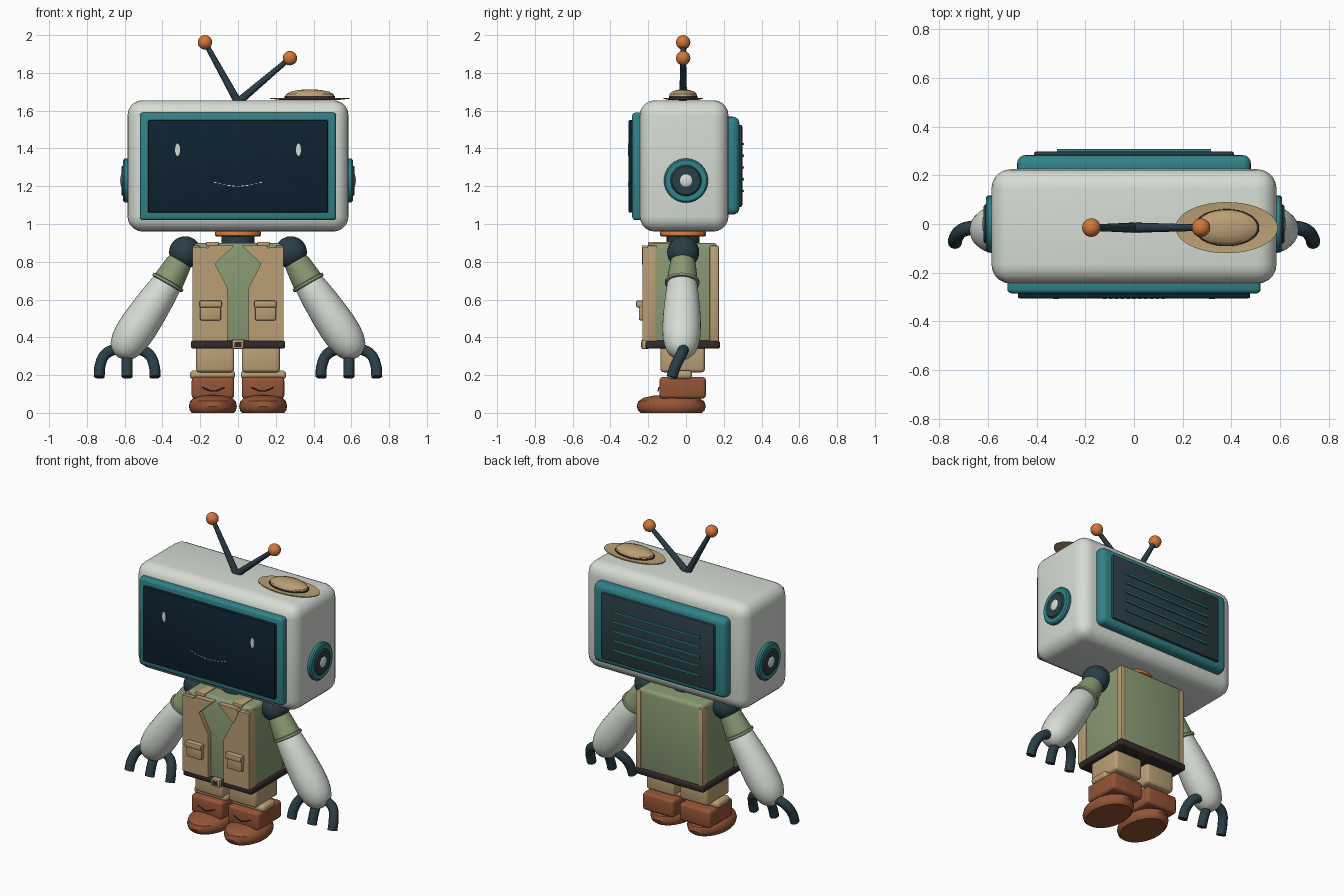
import bpy, bmesh, math
from mathutils import Vector, Matrix

if "Cube" in bpy.data.objects:
    bpy.data.objects.remove(bpy.data.objects["Cube"])


def material(name, r, g, b):
    m = bpy.data.materials.new(name)
    lin = [((c / 255 + 0.055) / 1.055) ** 2.4 if c > 10 else c / 3294 for c in (r, g, b)]
    m.diffuse_color = (*lin, 1)
    m.use_nodes = True
    m.node_tree.nodes["Principled BSDF"].inputs["Base Color"].default_value = m.diffuse_color
    return m


WHITE = material("off white", 214, 220, 212)
TEAL = material("teal", 48, 130, 136)
SCREEN = material("screen navy", 13, 34, 47)
SLATE = material("dark slate", 42, 62, 70)
TAN = material("khaki tan", 186, 159, 117)
GREEN = material("sage green", 136, 153, 115)
BELT = material("dark brown", 50, 42, 42)
BOOT = material("boot brown", 148, 84, 54)
ORANGE = material("orange", 212, 120, 58)


def finish(name, bm, mat, angle=35):
    bmesh.ops.recalc_face_normals(bm, faces=bm.faces)
    me = bpy.data.meshes.new(name)
    bm.to_mesh(me)
    bm.free()
    me.materials.append(mat)
    ob = bpy.data.objects.new(name, me)
    bpy.context.collection.objects.link(ob)
    bpy.ops.object.select_all(action='DESELECT')
    ob.select_set(True)
    bpy.context.view_layer.objects.active = ob
    bpy.ops.object.shade_smooth_by_angle(angle=math.radians(angle))
    return ob


def box(name, x, y, z, mat, bevel=0.0, segs=3):
    """Rounded box from (min, max) pairs."""
    x, y, z = sorted(x), sorted(y), sorted(z)
    bm = bmesh.new()
    bmesh.ops.create_cube(bm, size=1)
    for v in bm.verts:
        v.co = [p[0] + (p[1] - p[0]) * (c + 0.5) for p, c in zip((x, y, z), v.co)]
    if bevel:
        bmesh.ops.bevel(bm, geom=bm.edges[:], offset=bevel, segments=segs, profile=0.5,
                        affect='EDGES', clamp_overlap=True)
    return finish(name, bm, mat)


def lathe(name, profile, origin, axis, mat, scale=(1, 1, 1), n=32):
    """Revolve (radius, height) points about an axis through origin."""
    bm = bmesh.new()
    rings = [[bm.verts.new((r * math.cos(2 * math.pi * i / n), r * math.sin(2 * math.pi * i / n), h))
              for i in range(n)] for r, h in profile]
    for a, b in zip(rings, rings[1:]):
        for i in range(n):
            bm.faces.new((a[i], a[(i + 1) % n], b[(i + 1) % n], b[i]))
    bm.faces.new(rings[0])
    bm.faces.new(rings[-1])
    bmesh.ops.remove_doubles(bm, verts=bm.verts[:], dist=1e-5)
    rot = Vector(axis).to_track_quat('Z', 'Y').to_matrix().to_4x4()
    bm.transform(Matrix.Translation(origin) @ rot @ Matrix.Diagonal((*scale, 1)))
    return finish(name, bm, mat)


def ball(name, c, radii, mat):
    bm = bmesh.new()
    bmesh.ops.create_uvsphere(bm, u_segments=24, v_segments=14, radius=1)
    bm.transform(Matrix.Translation(c) @ Matrix.Diagonal((*radii, 1)))
    return finish(name, bm, mat)


def tube(name, points, r, mat, smooth=True):
    """Round tube through points."""
    cu = bpy.data.curves.new(name, 'CURVE')
    cu.dimensions = '3D'
    cu.bevel_depth, cu.bevel_resolution, cu.use_fill_caps = r, 4, True
    sp = cu.splines.new('BEZIER' if smooth else 'POLY')
    pts = sp.bezier_points if smooth else sp.points
    pts.add(len(points) - 1)
    for p, co in zip(pts, points):
        if smooth:
            p.co = co
            p.handle_left_type = p.handle_right_type = 'AUTO'
        else:
            p.co = (*co, 1)
    cu.materials.append(mat)
    ob = bpy.data.objects.new(name, cu)
    bpy.context.collection.objects.link(ob)


def plate(name, outline, y0, y1, mat):
    """Extrude an xz outline from y0 to y1."""
    bm = bmesh.new()
    f = bm.faces.new([bm.verts.new((x, y0, z)) for x, z in outline])
    ext = bmesh.ops.extrude_face_region(bm, geom=[f])
    for v in [g for g in ext['geom'] if isinstance(g, bmesh.types.BMVert)]:
        v.co.y = y1
    return finish(name, bm, mat)


# Head, screen and rear vent
box("head", (-.585, .585), (-.245, .225), (.96, 1.655), WHITE, .08, 5)
box("screen_bezel", (-.52, .52), (-.285, -.2), (1.02, 1.59), TEAL, .018)
box("screen", (-.477, .477), (-.305, -.25), (1.06, 1.55), SCREEN, .008, 2)
box("back_panel", (-.48, .48), (.18, .283), (1.05, 1.568), TEAL, .035, 4)
box("vent_plate", (-.41, .41), (.25, .298), (1.09, 1.525), SLATE, .01, 2)
for i in range(5):
    z = 1.175 + i * .062
    box("vent_slat", (-.315, .315), (.29, .308), (z - .006, z + .006), TEAL)

# Face
for s in (-1, 1):
    lathe("eye", [(1, 0), (1, .004)], (s * .32, -.304, 1.393), (0, -1, 0), WHITE, (.013, .033, 1), 20)
for i in range(-5, 6):
    x = i * .024
    z = 1.2 + 1.4 * x * x
    box("mouth_dash", (x - .007, x + .007), (-.307, -.3), (z - .002, z + .002), WHITE)

# Ears
for s in (-1, 1):
    def ear(name, r, a, b, mat):
        lathe(name, [(r, a), (r, b - .008), (r - .008, b)], (0, -.0, 1.23), (s, 0, 0), mat)
    ear("ear_disc", .117, .57, .608, TEAL)
    ear("ear_ring", .082, .6, .617, SLATE)
    ball("ear_button", (s * .61, 0, 1.23), (.014, .038, .038), WHITE)

# Antennas
for x, z in ((-.175, 1.962), (.275, 1.878)):
    base, tip = Vector((0, -.015, 1.645)), Vector((x, -.015, z))
    lathe("antenna_rod", [(.021, 0), (.013, (tip - base).length)], base, tip - base, SLATE, n=16)
    ball("antenna_tip", tip, (.038, .038, .038), ORANGE)

# Small hat
lathe("hat_brim", [(0, -.004), (.7, -.004), (1, .003), (1, .008), (.7, .004), (0, .004)],
      (.38, -.015, 1.66), (0, 0, 1), TAN, (.21, .105, 1), 40)
lathe("hat_crown", [(.9, 0), (1, .015), (.97, .027), (.8, .04), (.45, .05), (0, .053)],
      (.38, -.015, 1.66), (0, 0, 1), TAN, (.13, .074, 1), 40)
lathe("hat_band", [(1.02, .008), (1.03, .012), (1.02, .017)],
      (.38, -.015, 1.66), (0, 0, 1), BELT, (.13, .074, 1), 40)

# Neck
lathe("neck", [(.087, .86), (.087, .955)], (0, -.015, 0), (0, 0, 1), SLATE)
lathe("neck_ring", [(.115, .935), (.122, .94), (.122, .955), (.115, .965)], (0, -.015, 0), (0, 0, 1), ORANGE)

# Torso and belt
box("shirt", (-.235, .235), (-.2, .168), (.35, .9), GREEN, .025)
box("belt", (-.25, .25), (-.215, .18), (.34, .382), BELT, .012)
box("buckle", (-.032, .032), (-.236, -.2), (.338, .388), TAN, .006, 2)
box("buckle_hole", (-.018, .018), (-.239, -.23), (.35, .376), BELT)

# Vest
for s in (-1, 1):
    box("vest_side_front", (s * .2, s * .242), (-.207, -.155), (.37, .885), TAN, .008, 2)
    box("vest_side_back", (s * .208, s * .242), (.125, .174), (.37, .885), TAN, .008, 2)
    box("vest_strap", (s * .1, s * .17), (-.2, -.03), (.88, .906), TAN, .008, 2)
    plate("vest_front", [(s * x, z) for x, z in
          ((.055, .38), (.24, .38), (.24, .875), (.165, .875), (.055, .66))], -.229, -.195, TAN)
    plate("collar", [(s * x, z) for x, z in
          ((.02, .885), (.15, .885), (.165, .862), (.128, .785))], -.233, -.19, TAN)
    box("pocket", (s * .09, s * .2), (-.25, -.22), (.49, .58), TAN, .008, 2)
    box("pocket_flap", (s * .086, s * .204), (-.265, -.22), (.558, .595), TAN, .008, 2)

# Legs and boots
for s in (-1, 1):
    box("trouser_leg", (s * .02, s * .222), (-.135, .1), (.215, .36), TAN, .018)
    box("trouser_cuff", (s * .015, s * .255), (-.1, .032), (.178, .225), TAN, .02)
    box("boot_shaft", (s * .02, s * .245), (-.14, .105), (.075, .19), BOOT, .018)
    lathe("boot_foot", [(.88, 0), (.96, .012), (1, .035), (.95, .062), (.8, .08), (.5, .092), (0, .097)],
          (s * .133, -.078, 0), (0, 0, 1), BOOT, (.127, .183, 1), 36)
    tube("boot_lace", [(s * .07, -.143, .135), (s * .13, -.148, .115), (s * .19, -.143, .135)], .003, BELT)

# Arms and hands
for s in (-1, 1):
    shoulder = Vector((s * .28, -.015, .85))
    elbow = Vector((s * .372, -.02, .69))
    wrist = Vector((s * .635, -.025, .295))
    ball("shoulder", shoulder, (.085, .085, .085), SLATE)
    d = elbow - shoulder
    L = d.length
    lathe("sleeve", [(.062, .04), (.07, .08), (.083, L)], shoulder, d, GREEN)
    lathe("sleeve_hem", [(.08, L - .012), (.091, L - .008), (.091, L + .006), (.08, L + .01)],
          shoulder, d, GREEN)
    d = wrist - elbow
    L = d.length
    lathe("forearm", [(r, t * L) for r, t in
          ((.07, -.04), (.08, .02), (.09, .2), (.098, .4), (.102, .58), (.1, .72), (.092, .82),
           (.076, .91), (.055, .96), (.03, .99), (0, 1))], elbow, d, WHITE)
    # Three hooked fingers
    for k in (-1, 0, 1):
        x = s * .587
        tube("finger", [(x + k * .045, -.01, .345), (x + k * .115, -.025, .31),
                        (x + k * .143, -.055, .25), (x + k * .148, -.075, .19)], .029, SLATE)
